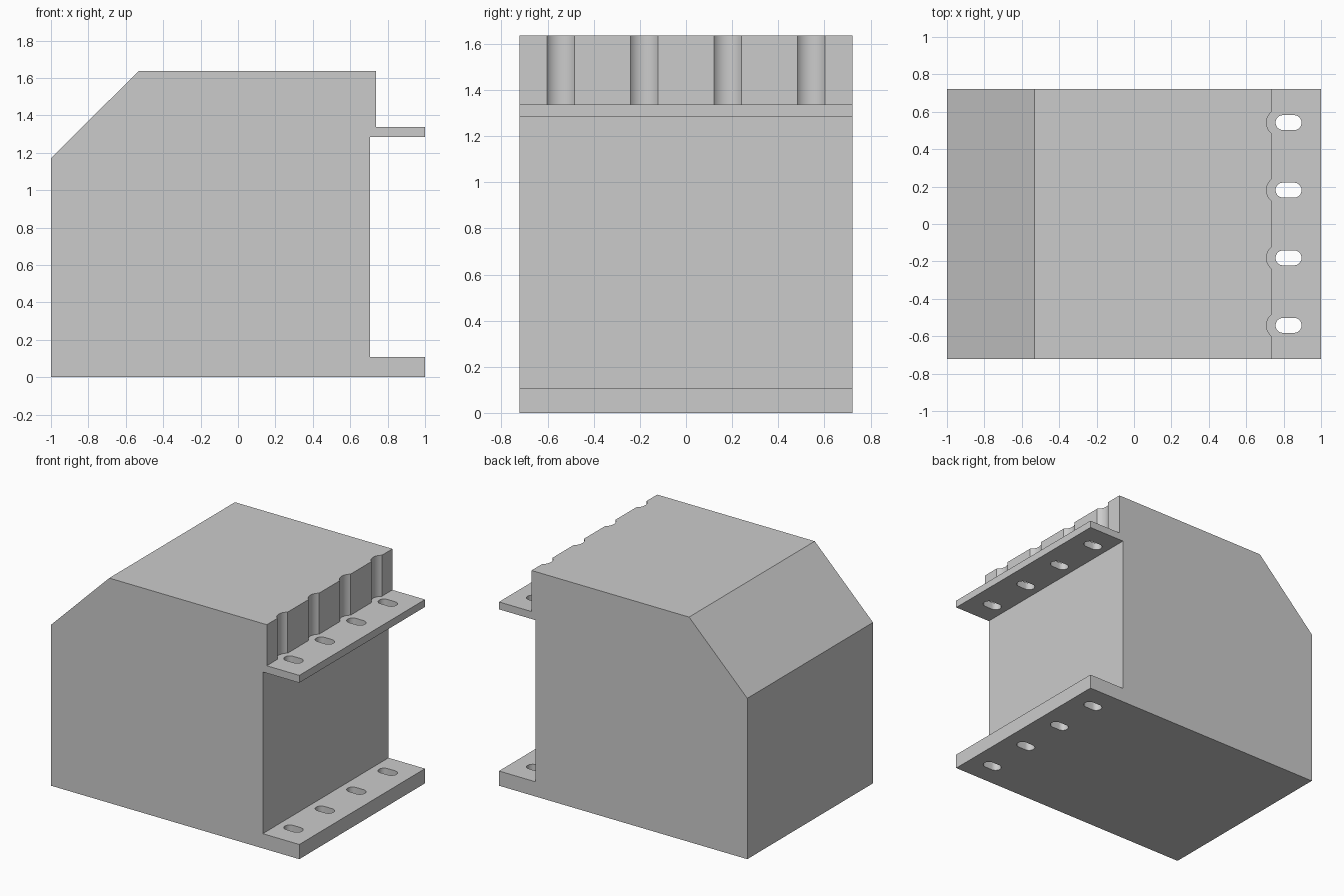
import bpy, bmesh, math
from mathutils import Vector

if "Cube" in bpy.data.objects:
    bpy.data.objects.remove(bpy.data.objects["Cube"])

HALF_W = 0.723
HOLE_Y = [-0.542, -0.181, 0.181, 0.542]


def prism(name, points, offset):
    """Extrude a closed planar outline into a solid object."""
    bm = bmesh.new()
    face = bm.faces.new([bm.verts.new(p) for p in points])
    ext = bmesh.ops.extrude_face_region(bm, geom=[face])
    verts = [v for v in ext["geom"] if isinstance(v, bmesh.types.BMVert)]
    bmesh.ops.translate(bm, verts=verts, vec=Vector(offset))
    bmesh.ops.recalc_face_normals(bm, faces=bm.faces)
    mesh = bpy.data.meshes.new(name)
    bm.to_mesh(mesh)
    bm.free()
    obj = bpy.data.objects.new(name, mesh)
    bpy.context.collection.objects.link(obj)
    return obj


def slot(name, x0, x1, y, r, z0, z1, n=16):
    """Upright round-ended slot with end centres at x0 and x1."""
    pts = []
    for cx, start in ((x1, -math.pi / 2), (x0, math.pi / 2)):
        for i in range(n + 1):
            a = start + math.pi * i / n
            pts.append((cx + r * math.cos(a), y + r * math.sin(a), z0))
    return prism(name, pts, (0, 0, z1 - z0))


# Block with chamfered top and two mounting flanges
profile = [(-1, 0), (1, 0), (1, 0.107), (0.706, 0.107), (0.706, 1.284),
           (1, 1.284), (1, 1.338), (0.738, 1.338), (0.738, 1.637),
           (-0.531, 1.637), (-1, 1.171)]
body = prism("flanged_block", [(x, -HALF_W, z) for x, z in profile],
             (0, 2 * HALF_W, 0))

# Bolt slots through both flanges, and tool-clearance scallops above them
cutters = []
for y in HOLE_Y:
    cutters.append(slot("slot_cutter", 0.797, 0.856, y, 0.04, -0.1, 1.5))
    cutters.append(slot("scallop_cutter", 0.783, 0.9, y, 0.075, 1.338, 1.8))

for c in cutters:
    c.hide_render = True
    mod = body.modifiers.new("cut", "BOOLEAN")
    mod.operation = "DIFFERENCE"
    mod.solver = "EXACT"
    mod.object = c

# Bake the cuts and drop the cutters
bpy.context.view_layer.update()
deps = bpy.context.evaluated_depsgraph_get()
baked = bpy.data.meshes.new_from_object(body.evaluated_get(deps))
body.modifiers.clear()
body.data = baked
for c in cutters:
    bpy.data.objects.remove(c, do_unlink=True)

# Smooth the curved walls, keep all other edges sharp
bpy.ops.object.select_all(action="DESELECT")
body.select_set(True)
bpy.context.view_layer.objects.active = body
bpy.ops.object.shade_smooth_by_angle(angle=math.radians(25))
